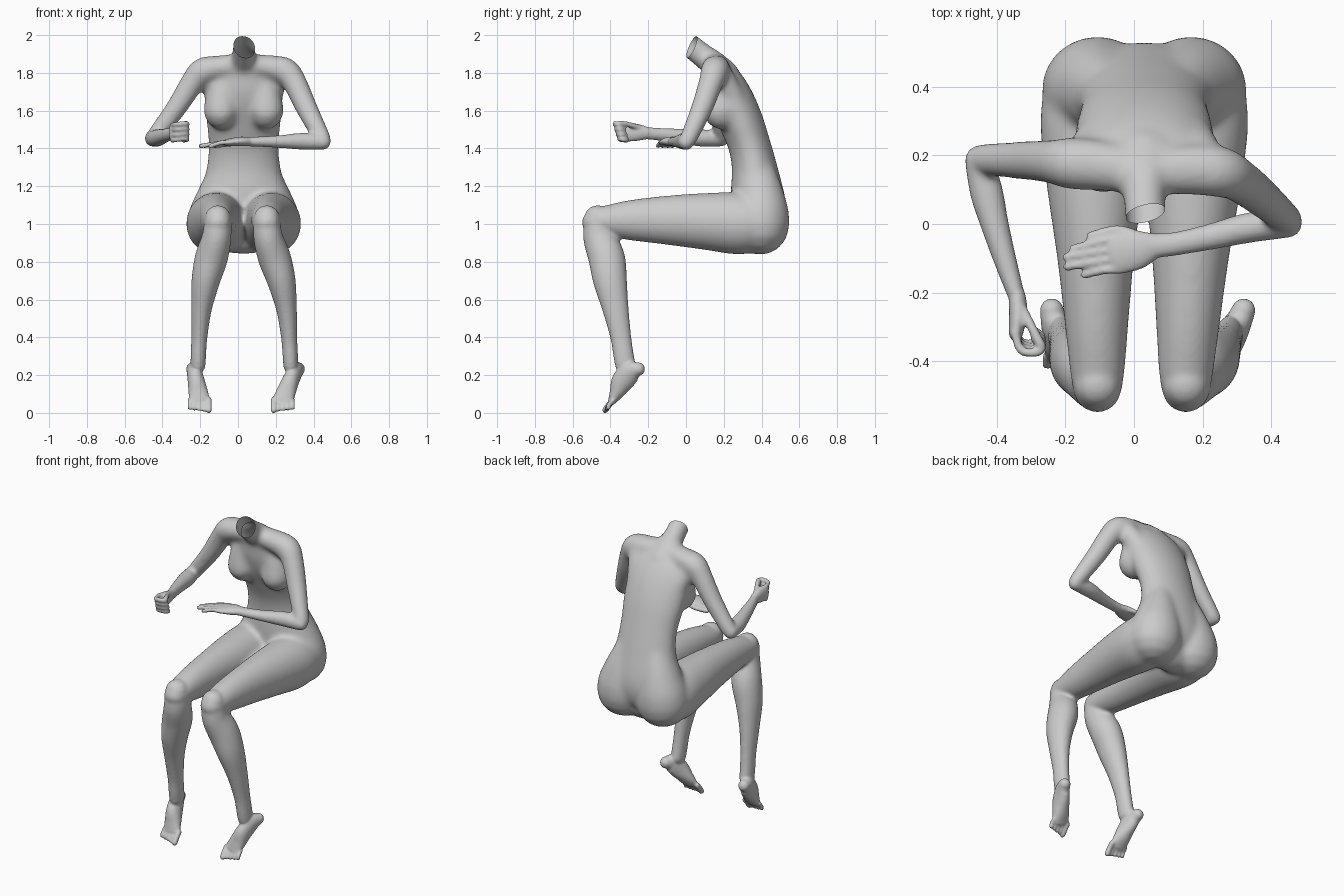
import bpy, bmesh, math
from mathutils import Vector, Matrix

CX = 0.03  # body midline
X, Y, Z = Vector((1, 0, 0)), Vector((0, 1, 0)), Vector((0, 0, 1))


def new_object(name, bm):
    me = bpy.data.meshes.new(name)
    bm.to_mesh(me)
    bm.free()
    ob = bpy.data.objects.new(name, me)
    bpy.context.collection.objects.link(ob)
    return ob


def spline(pts, steps=6):
    out = []
    for i in range(len(pts) - 1):
        p0, p1, p2 = pts[max(i - 1, 0)], pts[i], pts[i + 1]
        p3 = pts[min(i + 2, len(pts) - 1)]
        for k in range(steps):
            t = k / steps
            out.append([0.5 * (2 * b + (c - a) * t + (2 * a - 5 * b + 4 * c - d) * t * t
                               + (3 * b - a - 3 * c + d) * t ** 3)
                        for a, b, c, d in zip(p0, p1, p2, p3)])
    return out + [list(pts[-1])]


def tube(name, pts, side, n=20):
    """Elliptical loft through (x, y, z, side radius, other radius), domed ends."""
    s = spline(pts)
    rings = []
    for i, p in enumerate(s):
        t = (Vector(s[min(i + 1, len(s) - 1)][:3]) - Vector(s[max(i - 1, 0)][:3])).normalized()
        u = (side - t * side.dot(t)).normalized()
        rings.append((Vector(p[:3]), u * p[3], t.cross(u) * p[4], t * min(p[3], p[4])))
    dome = [math.radians(a) for a in (25, 50, 75)]
    c, u, v, t = rings[0]
    first = [(c - t * math.sin(a), u * math.cos(a), v * math.cos(a), t) for a in reversed(dome)]
    c, u, v, t = rings[-1]
    last = [(c + t * math.sin(a), u * math.cos(a), v * math.cos(a), t) for a in dome]
    bm = bmesh.new()
    loops = []
    for c, u, v, t in first + rings + last:
        loops.append([bm.verts.new(c + u * math.cos(2 * math.pi * k / n) + v * math.sin(2 * math.pi * k / n))
                      for k in range(n)])
    for a, b in zip(loops, loops[1:]):
        for k in range(n):
            bm.faces.new((a[k], a[(k + 1) % n], b[(k + 1) % n], b[k]))
    bm.faces.new(loops[0])
    bm.faces.new(loops[-1])
    bmesh.ops.recalc_face_normals(bm, faces=bm.faces)
    return new_object(name, bm)


def digit(name, pts, r, side=Z):
    return tube(name, [(*p, r, r) for p in pts], side, 10)


def fuse(name, parts, voxel, smooth):
    """Join parts into one continuous smoothed skin."""
    bpy.ops.object.select_all(action='DESELECT')
    for o in parts:
        o.select_set(True)
    bpy.context.view_layer.objects.active = parts[0]
    bpy.ops.object.join()
    ob = parts[0]
    ob.name = name
    m = ob.modifiers.new("skin", 'REMESH')
    m.mode, m.voxel_size, m.use_smooth_shade = 'VOXEL', voxel, True
    m2 = ob.modifiers.new("soften", 'SMOOTH')
    m2.factor, m2.iterations = 0.5, smooth
    for mod in (m.name, m2.name):
        bpy.ops.object.modifier_apply(modifier=mod)
    return ob


core, limbs, fine = [], [], []

# torso and neck
core.append(tube("torso", [
    (CX, .37, .95, .20, .11), (CX, .375, 1.0, .24, .135), (CX, .385, 1.08, .245, .145),
    (CX, .375, 1.18, .226, .139), (CX, .362, 1.30, .196, .12), (CX, .335, 1.42, .186, .112),
    (CX, .288, 1.55, .198, .118), (CX, .235, 1.67, .206, .117), (CX, .195, 1.76, .195, .1),
    (CX, .16, 1.82, .14, .07)], X, 32))
core.append(tube("neck", [(CX, .205, 1.795, .1, .075), (CX, .14, 1.853, .082, .07),
                          (CX, .09, 1.89, .065, .066), (.033, .03, 1.938, .061, .064),
                          (.037, -.04, 1.99, .061, .064)], X))

# breasts, shoulder blades and buttocks
for s in (-1, 1):
    for name, pts in (
        ("breast", ((.105, .175, 1.77, .06, .055), (.113, .18, 1.68, .084, .078),
                    (.119, .187, 1.605, .094, .098), (.119, .19, 1.59, .09, .094))),
        ("shoulder_blade", ((.175, .19, 1.785, .06, .062), (.135, .245, 1.67, .07, .07))),
        ("buttock", ((.10, .37, 1.27, .092, .105), (.12, .39, 1.15, .128, .13),
                     (.133, .395, 1.06, .155, .15), (.138, .392, .99, .163, .155)))):
        core.append(tube(name, [(CX + s * o, *r) for o, *r in pts], X, 28))

# legs: side, knee x, ankle x, heel x, toe x
for s, knee, ankle, heel, toe in ((-1, -.107, -.21, -.24, -.203), (1, .152, .277, .32, .237)):
    hip = CX + s * .147
    core.append(tube("thigh", [(hip + (knee - hip) * f, y, z, w, d) for f, y, z, w, d in (
        (0, .38, 1.0, .15, .145), (0, .28, 1.003, .157, .165), (.2, .1, 1.014, .139, .151),
        (.5, -.1, 1.02, .113, .131), (.8, -.3, 1.02, .093, .107), (1, -.42, 1.016, .082, .084),
        (1, -.48, 1.008, .074, .074))], X, 28))
    limbs.append(tube("shin", [(knee + (ankle - knee) * f, y, z, w, d) for f, y, z, w, d in (
        (0, -.47, 1.03, .07, .07), (.06, -.458, .93, .078, .087), (.33, -.42, .82, .087, .097),
        (.62, -.402, .7, .076, .09), (.84, -.373, .55, .055, .07), (.95, -.345, .4, .043, .056),
        (1, -.33, .3, .041, .055), (1.02, -.32, .25, .04, .055))], X, 24))
    fine.append(tube("foot", [(heel + (toe - heel) * f, y, z, w, d) for f, y, z, w, d in (
        (0, -.252, .232, .035, .036), (.2, -.29, .218, .039, .056), (.5, -.335, .168, .045, .06),
        (.8, -.366, .108, .052, .04), (1, -.39, .066, .055, .022))], X))
    for k in range(5):
        x = toe - s * (.048 - .025 * k)
        r = .017 if k == 0 else .0125
        fine.append(digit("toe", [(x, -.385, .068), (x, -.408, .042),
                                  (x, -.427 + .004 * k, .015 + .003 * k)], r, X))

# upper arms with shoulders
core.append(tube("upper_arm_right", [
    (CX, .15, 1.845, .065, .058), (-.10, .17, 1.828, .074, .065), (-.185, .177, 1.808, .077, .074),
    (-.24, .182, 1.75, .065, .065), (-.33, .186, 1.61, .057, .056), (-.446, .188, 1.457, .048, .047)], Y))
core.append(tube("upper_arm_left", [
    (CX, .15, 1.845, .065, .058), (.16, .158, 1.83, .074, .065), (.25, .152, 1.808, .076, .074),
    (.302, .13, 1.745, .066, .065), (.363, .085, 1.615, .059, .059), (.45, .01, 1.445, .047, .047)], Y))

# forearms
limbs.append(tube("forearm_right", [
    (-.452, .187, 1.453, .043, .043), (-.43, .09, 1.455, .046, .049), (-.407, 0, 1.462, .042, .042),
    (-.375, -.11, 1.472, .036, .034), (-.34, -.22, 1.482, .033, .025)], Z))
limbs.append(tube("forearm_left", [
    (.45, .001, 1.434, .042, .042), (.34, -.01, 1.438, .045, .045), (.22, -.038, 1.436, .039, .034),
    (.12, -.058, 1.436, .036, .028), (.04, -.066, 1.436, .039, .025)], Y))

# left hand, flat
fine.append(tube("palm_left", [(.06, -.063, 1.436, .038, .024), (.01, -.075, 1.437, .058, .025),
                               (-.06, -.09, 1.431, .06, .018)], Y))
for y0, tx, ty in ((-.047, -.178, -.072), (-.077, -.198, -.097),
                   (-.105, -.195, -.125), (-.133, -.145, -.148)):
    fine.append(digit("finger_left", [(-.045, y0, 1.432), (-.09, y0 - .003, 1.430),
                                      (tx, ty, 1.413)], .0125, Y))
fine.append(digit("thumb_left", [(.015, -.035, 1.432), (-.05, -.018, 1.424),
                                 (-.125, -.036, 1.416)], .015, Y))

# right hand, loose fist
fine.append(tube("palm_right", [(-.341, -.21, 1.482, .034, .025), (-.338, -.26, 1.485, .046, .027),
                                (-.345, -.32, 1.487, .052, .021)], Z))
for k in range(4):
    z, b = 1.524 - .027 * k, .008 * k
    fine.append(digit("finger_right", [(-.348, -.315, z), (-.33, -.368 + b, z + .003),
                                       (-.285, -.375 + b, z + .008), (-.268, -.357 + b, z + .004),
                                       (-.29, -.335 + b, z)], .0132))
fine.append(digit("thumb_right", [(-.325, -.25, 1.51), (-.297, -.305, 1.527),
                                  (-.274, -.35, 1.534)], .0145))

# one skin: soft torso first, then lower limbs, then hands and feet
body = fuse("body", core, .011, 18)
body = fuse("body", [body] + limbs, .009, 6)
body = fuse("body", [body] + fine, .0071, 3)

# open cut at the neck
bm = bmesh.new()
bm.from_mesh(body.data)
vs = [v for v in bm.verts if v.co.z > 1.8 and abs(v.co.x - CX) < .12]
es = list({e for v in vs for e in v.link_edges})
fs = list({f for v in vs for f in v.link_faces})
bmesh.ops.bisect_plane(bm, geom=vs + es + fs, plane_co=(.033, .03, 1.936),
                       plane_no=(.25, -.88, .4), clear_outer=True)
bm.to_mesh(body.data)
bm.free()
body.data.shade_smooth()
